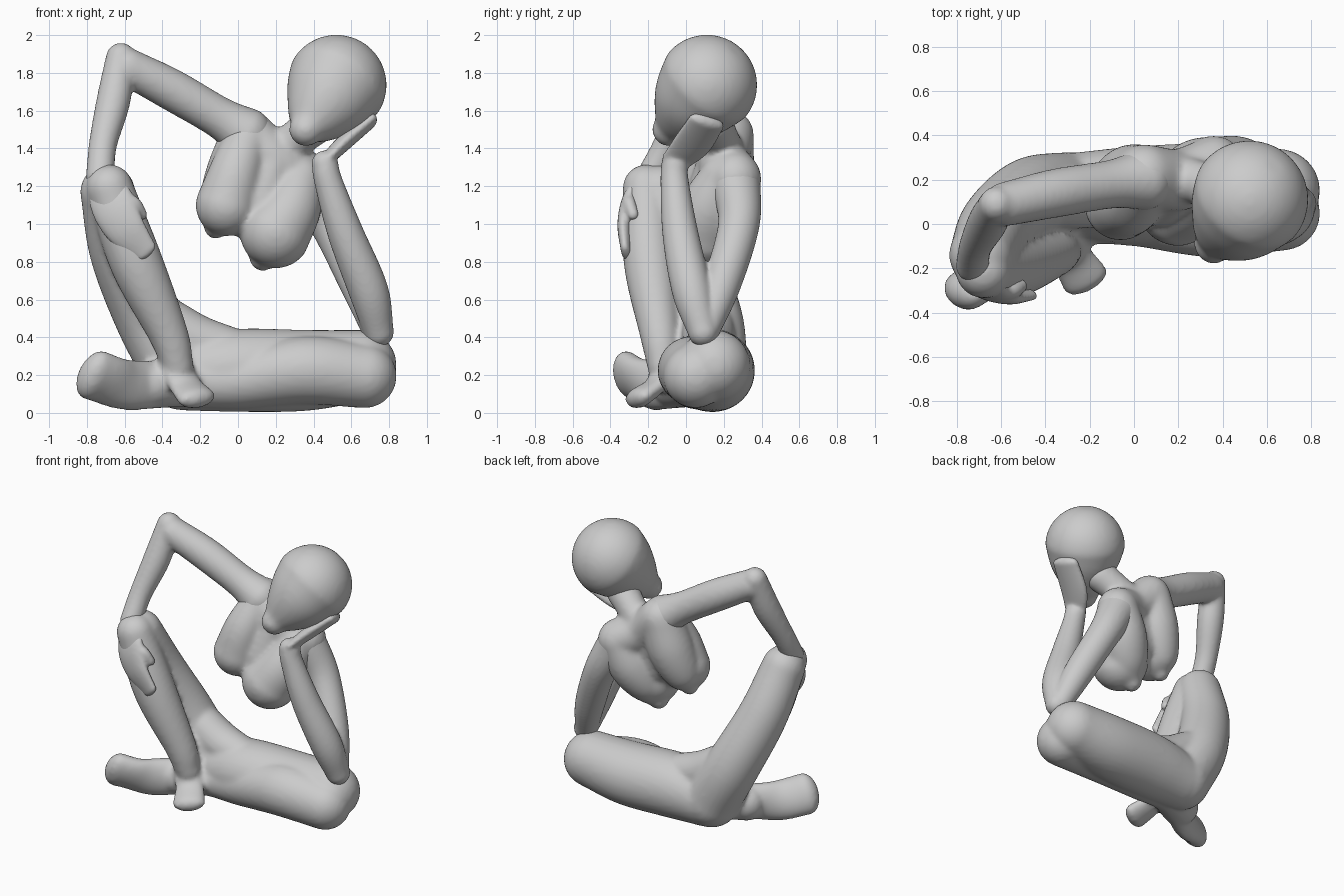
import bpy, bmesh, math
from mathutils import Vector

if "Cube" in bpy.data.objects:
    bpy.data.objects.remove(bpy.data.objects["Cube"])

# One clay colour for the whole figure
clay = bpy.data.materials.new("clay_grey")
clay.use_nodes = True
colour = (0.6, 0.6, 0.6, 1)
clay.diffuse_color = colour
clay.node_tree.nodes["Principled BSDF"].inputs["Base Color"].default_value = colour

SIDES = 32
STEPS = 8


def spline(points):
    """Smooth path through points given as x, y, z, radius."""
    pts = [Vector(p) for p in points]
    pts = [2 * pts[0] - pts[1]] + pts + [2 * pts[-1] - pts[-2]]
    path = []
    for a, b, c, d in zip(pts, pts[1:], pts[2:], pts[3:]):
        for i in range(STEPS):
            t = i / STEPS
            path.append(b + (c - a) * t / 2 + (2 * a - 5 * b + 4 * c - d) * t * t / 2
                        + (3 * b - a - 3 * c + d) * t ** 3 / 2)
    return path + [pts[-2]]


def limb(bm, points, flat=1.0, normal=(0.1, 1, 0.2)):
    """Round-ended tapering tube, squashed along the normal by flat."""
    path = spline(points)
    spots = [p.xyz for p in path]
    tangents = []
    for i in range(len(spots)):
        tangents.append((spots[min(i + 1, len(spots) - 1)] - spots[max(i - 1, 0)]).normalized())
    stations = [(s, t, p.w) for s, t, p in zip(spots, tangents, path)]

    def cap(station, sign):
        s, t, r = station
        angles = [math.radians(a) for a in range(10, 90, 10)]
        return [(s + t * sign * r * flat * math.sin(a), t, r * math.cos(a)) for a in angles]

    stations = cap(stations[0], -1)[::-1] + stations + cap(stations[-1], 1)
    rings = []
    for s, t, r in stations:
        n = Vector(normal)
        n = (n - t * n.dot(t)).normalized()
        side = t.cross(n)
        ring = []
        for k in range(SIDES):
            a = math.tau * k / SIDES
            ring.append(bm.verts.new(s + side * r * math.cos(a) + n * r * flat * math.sin(a)))
        rings.append(ring)
    for low, high in zip(rings, rings[1:]):
        for k in range(SIDES):
            j = (k + 1) % SIDES
            bm.faces.new((low[k], low[j], high[j], high[k]))
    bm.faces.new(rings[0][::-1])
    bm.faces.new(rings[-1])


def sculpt(name, limbs, voxel=0.016, rounds=6):
    """Fuse a set of limbs into one soft skin."""
    bm = bmesh.new()
    for args in limbs:
        limb(bm, *args)
    bmesh.ops.recalc_face_normals(bm, faces=bm.faces)
    mesh = bpy.data.meshes.new(name)
    bm.to_mesh(mesh)
    bm.free()
    mesh.materials.append(clay)
    mesh.polygons.foreach_set("use_smooth", [True] * len(mesh.polygons))
    obj = bpy.data.objects.new(name, mesh)
    bpy.context.collection.objects.link(obj)
    fuse = obj.modifiers.new("fuse", "REMESH")
    fuse.mode = "VOXEL"
    fuse.voxel_size = voxel
    fuse.use_smooth_shade = True
    soften = obj.modifiers.new("soften", "SMOOTH")
    soften.factor = 0.5
    soften.iterations = rounds
    return obj


# Egg-shaped head, from chin to crown
sculpt("head", [
    ([(.36, -.09, 1.5, .09), (.4, -.04, 1.555, .155), (.46, .03, 1.64, .225),
      (.52, .11, 1.735, .268)],),
], .016, 12)

# Torso: neck, collar, and a breast and shoulder blade on each side
neck = [(.18, .21, 1.36, .12), (.28, .19, 1.43, .1), (.41, .14, 1.53, .11)]
collar = [(.05, .22, 1.47, .14), (.2, .2, 1.33, .14), (.36, .26, 1.25, .135)]
chest = [(.17, .18, 1.3, .13), (.1, .13, 1.1, .14), (.07, .1, 1.02, .11)]
right_breast = [(.05, .18, 1.45, .12), (-.01, .1, 1.28, .14), (-.06, .09, 1.1, .165)]
left_breast = [(.33, .2, 1.24, .13), (.28, .12, 1.08, .16), (.2, .09, .955, .19)]
right_blade = [(.04, .22, 1.45, .14), (-.02, .2, 1.25, .155), (-.09, .16, 1.07, .125),
               (-.12, .13, .98, .06)]
left_blade = [(.36, .26, 1.24, .14), (.28, .22, 1.07, .16), (.19, .16, .92, .135),
              (.13, .13, .82, .07)]
sculpt("torso", [(p,) for p in (neck, collar, chest, right_breast, left_breast,
                                right_blade, left_blade)], .016, 10)

# Right arm reaching up and over to the raised knee
sculpt("right_arm", [
    ([(.04, .2, 1.48, .14), (-.1, .18, 1.565, .11), (-.35, .14, 1.71, .11),
      (-.58, .09, 1.83, .1)],),
    ([(-.62, .09, 1.88, .08), (-.66, .01, 1.65, .09), (-.715, -.1, 1.42, .075),
      (-.73, -.19, 1.25, .075)],),
])
sculpt("right_hand", [
    ([(-.725, -.19, 1.27, .08), (-.67, -.28, 1.12, .12), (-.6, -.315, .98, .11),
      (-.49, -.315, .85, .07)], .4),
    ([(-.62, -.3, 1.14, .035), (-.55, -.3, 1.11, .035), (-.51, -.28, 1.05, .03)],),
], .012, 3)

# Left arm propped on the knee, its palm under the cheek
sculpt("left_arm", [
    ([(.36, .26, 1.23, .135), (.49, .28, 1, .11), (.64, .19, .68, .1),
      (.735, .1, .43, .075)],),
    ([(.745, .09, .43, .08), (.69, .03, .65, .105), (.57, -.03, .95, .095),
      (.48, -.06, 1.22, .075), (.46, -.06, 1.32, .07)],),
    ([(.46, -.06, 1.33, .08), (.55, .03, 1.42, .105), (.69, .11, 1.54, .1)],
     .4, (-.7, 0, .7)),
], .012, 4)

# Legs: right knee raised, left leg folded flat on the ground
right_thigh = [(-.3, .13, .21, .195), (-.47, .12, .5, .18), (-.62, 0, .85, .165),
               (-.69, -.14, 1.17, .145)]
right_shin = [(-.68, -.21, 1.19, .125), (-.54, -.19, .8, .14), (-.37, -.14, .42, .105),
              (-.32, -.12, .25, .085)]
right_foot = [(-.34, -.11, .27, .085), (-.28, -.16, .15, .095), (-.22, -.25, .08, .11)]
left_thigh = [(-.25, .13, .205, .195), (0, .13, .225, .22), (.35, .15, .225, .215),
              (.65, .15, .25, .19)]
left_shin = [(.67, .05, .195, .17), (.35, .03, .225, .18), (0, .05, .17, .15),
             (-.25, .03, .16, .13), (-.45, -.06, .15, .125)]
left_foot = [(-.4, -.04, .15, .125), (-.6, -.19, .15, .135), (-.76, -.3, .2, .14)]
groin = [(-.36, .12, .46, .14), (-.22, .12, .38, .14), (-.06, .12, .33, .13)]
sculpt("legs", [
    (right_thigh,), (right_shin,), (right_foot, .5, (.2, -.6, .8)), (left_thigh,),
    (left_shin,), (left_foot, .6, (.5, 1, 0)), (groin,),
])
